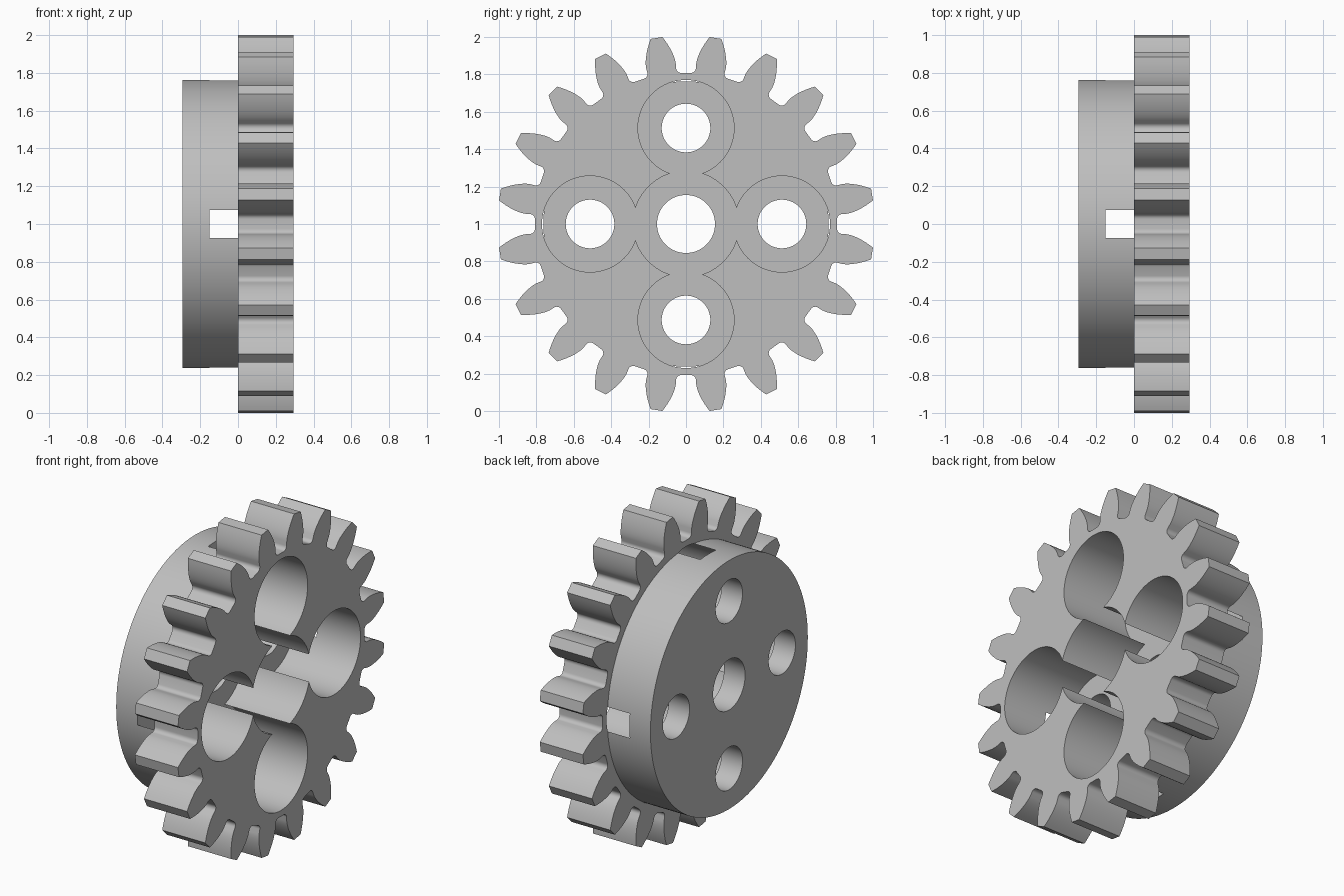
import bpy, bmesh
from math import sin, cos, tan, acos, pi, radians, sqrt
from mathutils import Vector

cube = bpy.data.objects.get("Cube")
if cube:
    bpy.data.objects.remove(cube, do_unlink=True)

HALF = 0.2925                      # half of the total thickness
FLOOR = -0.15                      # depth of the pocket floor
TEETH, TIP, ROOT, FILLET = 20, 1.0075, 0.808, 0.026
PITCH = TIP * TEETH / (TEETH + 2)
BASE = PITCH * cos(radians(20))
RING = 0.513                       # distance of the outer holes from the axle

steel = bpy.data.materials.new("plain grey")
steel.use_nodes = True
grey = (0.52, 0.52, 0.52, 1)
steel.diffuse_color = grey
steel.node_tree.nodes["Principled BSDF"].inputs["Base Color"].default_value = grey


def prism(name, outline, x0, x1):
    """Extrude a closed outline of (y, z) points along x."""
    bm = bmesh.new()
    face = bm.faces.new([bm.verts.new((x0, y, z + 1)) for y, z in outline])
    side = bmesh.ops.extrude_face_region(bm, geom=[face])["geom"]
    moved = [v for v in side if isinstance(v, bmesh.types.BMVert)]
    bmesh.ops.translate(bm, verts=moved, vec=(x1 - x0, 0, 0))
    bmesh.ops.recalc_face_normals(bm, faces=bm.faces)
    mesh = bpy.data.meshes.new(name)
    bm.to_mesh(mesh)
    bm.free()
    mesh.materials.append(steel)
    obj = bpy.data.objects.new(name, mesh)
    bpy.context.collection.objects.link(obj)
    return obj


def circle(radius, y=0, z=0, n=96):
    return [(y + radius * cos(2 * pi * i / n), z + radius * sin(2 * pi * i / n))
            for i in range(n)]


def combine(target, tool, operation):
    mod = target.modifiers.new("combine", "BOOLEAN")
    mod.operation, mod.solver, mod.object = operation, "EXACT", tool
    bpy.context.view_layer.objects.active = target
    bpy.ops.object.modifier_apply(modifier=mod.name)
    bpy.data.objects.remove(tool, do_unlink=True)


def inv(radius):
    a = acos(min(1, BASE / radius))
    return tan(a) - a


# One tooth flank as (radius, half angle), from the tip down to the root fillet
def half_angle(radius):
    return pi / (2 * TEETH) + inv(PITCH) - inv(radius)


flank = [(r, half_angle(r)) for r in
         (TIP + (BASE - TIP) * i / 8 for i in range(9))]
foot = half_angle(BASE)
for i in range(7):
    t = pi / 2 * i / 6
    flank.append((ROOT + FILLET * (1 - sin(t)),
                  foot + FILLET * (1 - cos(t)) / ROOT))

# Toothed outline
outline = []
for k in range(TEETH):
    mid = 2 * pi * (k + 0.5) / TEETH
    tooth = [(r, mid - a) for r, a in reversed(flank)]
    tooth += [(r, mid + a) for r, a in flank]
    outline += [(r * cos(a), r * sin(a)) for r, a in tooth]

gear = prism("gear", outline, 0, HALF)
combine(gear, prism("hub_disc", circle(0.7625, n=160), -HALF, 0.05), "UNION")

# Pockets open to the toothed side, with a smaller through hole in each floor
spots = [(0, 0, 0.283, 0.155)]
spots += [(RING * y, RING * z, 0.257, 0.13)
          for y, z in ((1, 0), (-1, 0), (0, 1), (0, -1))]
for y, z, pocket, hole in spots:
    combine(gear, prism("pocket_cutter", circle(pocket, y, z), FLOOR, 1), "DIFFERENCE")
for y, z, pocket, hole in spots:
    combine(gear, prism("hole_cutter", circle(hole, y, z), -1, 1), "DIFFERENCE")

bpy.ops.object.select_all(action="DESELECT")
gear.select_set(True)
bpy.context.view_layer.objects.active = gear
bpy.ops.object.shade_smooth_by_angle(angle=radians(25))
